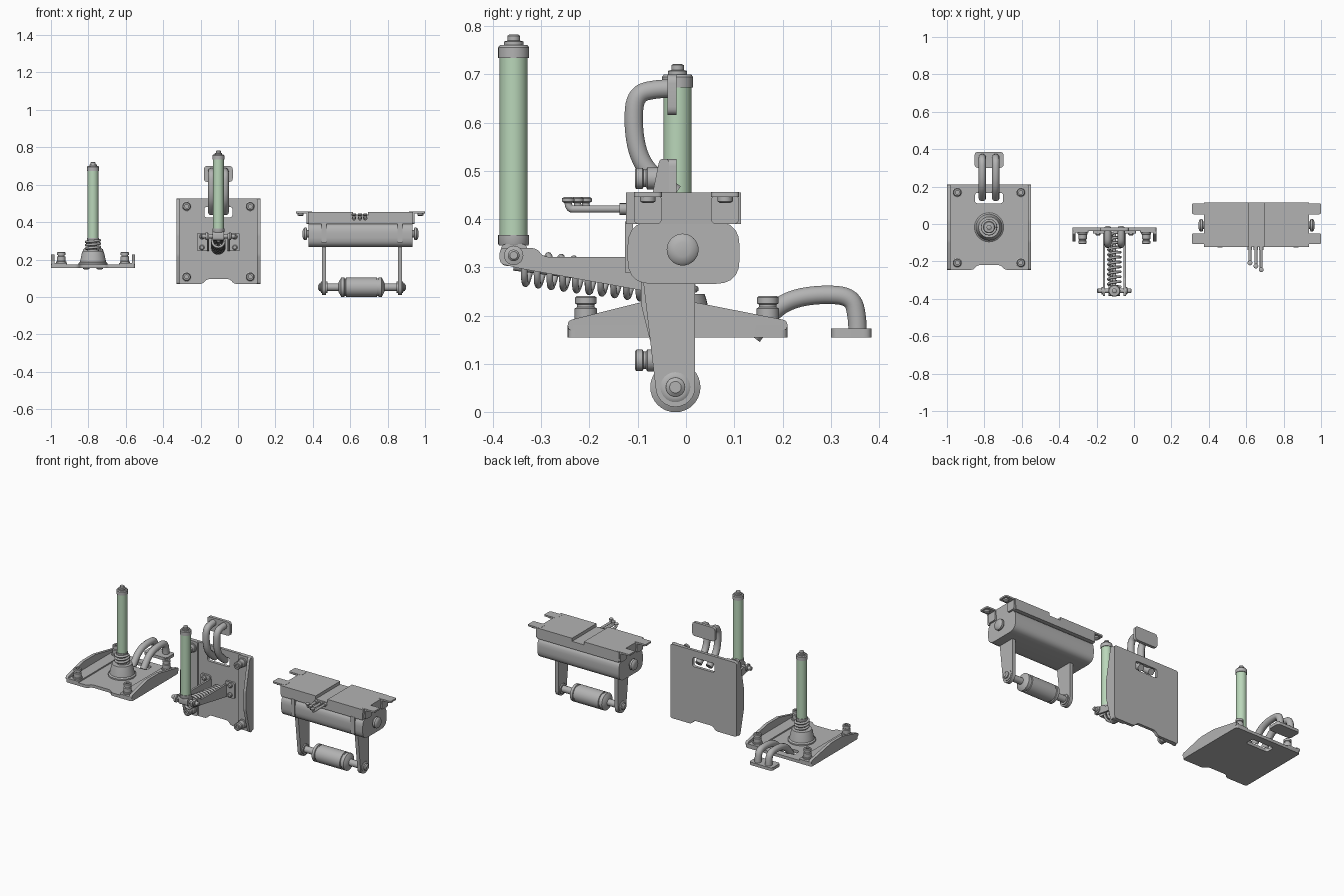
import bpy, math
from mathutils import Matrix, Vector

if "Cube" in bpy.data.objects:
    bpy.data.objects.remove(bpy.data.objects["Cube"])


def material(name, rgb):
    mat = bpy.data.materials.new(name)
    mat.use_nodes = True
    mat.diffuse_color = (*rgb, 1)
    mat.node_tree.nodes["Principled BSDF"].inputs["Base Color"].default_value = (*rgb, 1)
    return mat


GREY = material("plain grey", (0.45, 0.45, 0.45))
GREEN = material("pale green", (0.49, 0.68, 0.49))
WORLD = Matrix.Identity(4)
X, Y, Z = Vector((1, 0, 0)), Vector((0, 1, 0)), Vector((0, 0, 1))


def finish(name, mesh, frame, mat=GREY, angle=35):
    mesh.transform(frame)
    mesh.materials.clear()
    mesh.materials.append(mat)
    mesh.shade_smooth()
    mesh.set_sharp_from_angle(angle=math.radians(angle))
    ob = bpy.data.objects.new(name, mesh)
    bpy.context.collection.objects.link(ob)
    return ob


def curve_mesh(curve):
    # evaluate a temporary curve object into a mesh
    ob = bpy.data.objects.new("temp_curve", curve)
    bpy.context.collection.objects.link(ob)
    bpy.context.view_layer.update()
    deps = bpy.context.evaluated_depsgraph_get()
    mesh = bpy.data.meshes.new_from_object(ob.evaluated_get(deps))
    bpy.data.objects.remove(ob)
    return mesh


def rounded(points, r, steps=5):
    # soften every corner of a polygon
    out = []
    for i, p in enumerate(points):
        p = Vector(p)
        a, b = Vector(points[i - 1]) - p, Vector(points[(i + 1) % len(points)]) - p
        a = p + a.normalized() * min(r, a.length * 0.45)
        b = p + b.normalized() * min(r, b.length * 0.45)
        for k in range(steps + 1):
            t = k / steps
            out.append(a * (1 - t) ** 2 + p * 2 * t * (1 - t) + b * t * t)
    return out


def rect(a0, a1, b0, b1, r=0.0):
    pts = [(a0, b0), (a1, b0), (a1, b1), (a0, b1)]
    return rounded(pts, r) if r else pts


def prism(name, loops, lo, hi, plane="xy", frame=WORLD, mat=GREY):
    # extrude flat outlines (later loops are holes) between lo and hi
    cu = bpy.data.curves.new(name, "CURVE")
    cu.dimensions, cu.fill_mode, cu.extrude = "2D", "BOTH", (hi - lo) / 2
    for loop in loops:
        sp = cu.splines.new("POLY")
        sp.points.add(len(loop) - 1)
        sp.use_cyclic_u = True
        for pt, co in zip(sp.points, loop):
            pt.co = (co[0], co[1], 0, 1)
    mid = (lo + hi) / 2
    cols = {"xy": (X, Y, Z), "yz": (Y, Z, X), "xz": (X, Z, -Y)}[plane]
    turn = Matrix(cols).transposed().to_4x4()
    off = {"xy": Z, "yz": X, "xz": Y}[plane] * mid
    return finish(name, curve_mesh(cu), frame @ Matrix.Translation(off) @ turn, mat)


def box(name, x0, x1, y0, y1, z0, z1, frame=WORLD, r=0.0):
    return prism(name, [rect(x0, x1, y0, y1, r)], z0, z1, "xy", frame)


def lathe(name, profile, origin=(0, 0, 0), axis=Z, frame=WORLD, mat=GREY, seg=32):
    # spin (radius, height) points about an axis, with closed ends
    verts, faces, n = [], [], len(profile)
    for r, h in profile:
        for s in range(seg):
            a = math.tau * s / seg
            verts.append((r * math.cos(a), r * math.sin(a), h))
    for i in range(n - 1):
        for s in range(seg):
            t = (s + 1) % seg
            faces.append((i * seg + s, i * seg + t, (i + 1) * seg + t, (i + 1) * seg + s))
    faces += [list(range(seg))[::-1], list(range((n - 1) * seg, n * seg))]
    mesh = bpy.data.meshes.new(name)
    mesh.from_pydata(verts, [], faces)
    turn = Z.rotation_difference(axis).to_matrix().to_4x4()
    return finish(name, mesh, frame @ Matrix.Translation(origin) @ turn, mat)


def tube(name, points, r, frame=WORLD, smooth=True):
    cu = bpy.data.curves.new(name, "CURVE")
    cu.dimensions, cu.bevel_depth, cu.bevel_resolution = "3D", r, 3
    cu.use_fill_caps, cu.resolution_u = True, 6
    sp = cu.splines.new("NURBS" if smooth else "POLY")
    sp.points.add(len(points) - 1)
    for pt, co in zip(sp.points, points):
        pt.co = (*co, 1)
    if smooth:
        sp.order_u, sp.use_endpoint_u = 3, True
    return finish(name, curve_mesh(cu), frame, GREY, 50)


def spring(name, start, end, radius, wire, turns, frame=WORLD):
    a, d = Vector(start), Vector(end) - Vector(start)
    q = Z.rotation_difference(d)
    pts = []
    for i in range(turns * 16 + 1):
        w = math.tau * i / 16
        pts.append(a + d * i / (turns * 16)
                   + q @ Vector((radius * math.cos(w), radius * math.sin(w), 0)))
    return tube(name, pts, wire, frame, False)


def antenna(name, x, y, base, lo, hi):
    # green sleeve with end caps and a stepped tip
    lathe(name + "_sleeve", [(0.029, lo), (0.029, hi)], (x, y, 0), mat=GREEN)
    lathe(name + "_lower_cap", [(0.03, base), (0.032, base + 0.004), (0.032, lo)], (x, y, 0))
    tip = [(0.032, 0), (0.032, 0.022), (0.028, 0.027), (0.02, 0.027), (0.02, 0.034),
           (0.013, 0.036), (0.013, 0.046), (0.008, 0.049)]
    lathe(name + "_upper_cap", [(r, hi + h) for r, h in tip], (x, y, 0))


def base_plate(tag, m):
    # plate with a bottom notch and a handle slot
    outline = [(-0.225, -0.2275), (-0.083, -0.2275), (-0.063, -0.2025), (0.063, -0.2025),
               (0.083, -0.2275), (0.225, -0.2275), (0.225, 0.2275), (-0.225, 0.2275)]
    slot = rect(-0.075, 0.075, 0.128, 0.184, 0.015)
    prism(tag + "_plate", [rounded(outline, 0.015), slot], 0, 0.018, "xy", m)
    for side, s in (("left", 1), ("right", -1)):
        a, b = sorted((s * 0.138, s * 0.225))
        box(f"{tag}_{side}_band", a, b, -0.2275, 0.2275, 0.016, 0.026, m, 0.012)
        # raised triangular stiffener along the edge
        rib = rounded([(-0.2275, 0.015), (0.2275, 0.015), (0.2275, 0.035), (0.035, 0.073),
                       (-0.075, 0.073), (-0.2275, 0.035)], 0.01)
        a, b = sorted((s * 0.207, s * 0.225))
        prism(f"{tag}_{side}_rib", [rib], a, b, "yz", m)
        for end, y in (("upper", 0.187), ("lower", -0.19)):
            lathe(f"{tag}_{side}_{end}_bolt",
                  [(0.027, 0.02), (0.027, 0.034), (0.023, 0.036), (0.023, 0.06), (0.018, 0.063),
                   (0.018, 0.068), (0.022, 0.07), (0.022, 0.083), (0.018, 0.086),
                   (0.01, 0.086), (0.01, 0.076)], (s * 0.17, y, 0), frame=m)
        # bent handle tube
        path = [(0.155, 0.002), (0.19, 0.05), (0.235, 0.08), (0.30, 0.09), (0.362, 0.085),
                (0.373, 0.04), (0.373, 0.01)]
        tube(f"{tag}_{side}_handle_tube", [(s * 0.036, y, z) for y, z in path], 0.02, m)
    box(tag + "_handle_pad", -0.077, 0.077, 0.318, 0.402, 0, 0.018, m, 0.018)


# floor unit: plate, boss, spring and upright sleeve
FLOOR = Matrix.Translation((-0.775, -0.0175, 0.155))
base_plate("floor", FLOOR)
lathe("floor_boss", [(0.078, 0.015), (0.078, 0.026), (0.07, 0.032), (0.06, 0.078), (0.056, 0.09),
                     (0.03, 0.09), (0.03, 0.098), (0.02, 0.098), (0.02, 0.15)], frame=FLOOR)
spring("floor_spring", (0, 0, 0.096), (0, 0, 0.148), 0.037, 0.007, 3, FLOOR)
antenna("floor_antenna", -0.775, -0.0175, 0.295, 0.315, 0.673)

# wall unit: upright plate with a sprung swing arm
WALL = Matrix.Translation((-0.105, -0.02, 0.2975)) @ Matrix.Rotation(math.pi / 2, 4, "X")
base_plate("wall", WALL)
arm = [(-0.386, 0.308), (-0.386, 0.34), (-0.31, 0.34), (-0.295, 0.322), (-0.036, 0.322),
       (-0.036, 0.245), (-0.09, 0.252), (-0.345, 0.298)]
for side, s in (("left", 1), ("right", -1)):
    x = -0.105 + s * 0.056
    prism(f"wall_{side}_arm", [rounded(arm, 0.01)], x - 0.006, x + 0.006, "yz")
    a, b = sorted((-0.105 + s * 0.052, -0.105 + s * 0.115))
    prism(f"wall_{side}_flange", [rect(a, b, 0.245, 0.342, 0.01)], -0.05, -0.036, "xz")
    for z in (0.265, 0.322):
        lathe(f"wall_{side}_flange_screw", [(0.014, 0), (0.014, 0.008), (0.009, 0.013)],
              (-0.105 + s * 0.088, -0.049, z), -Y, seg=16)
    lathe(f"wall_{side}_pivot_head", [(0.02, 0), (0.02, 0.012), (0.012, 0.014), (0.012, 0.032),
                                      (0.008, 0.036)], (x, -0.357, 0.325), X * s, seg=20)
lathe("wall_pivot_pin", [(0.012, -0.06), (0.012, 0.06)], (-0.105, -0.357, 0.325), X)
prism("wall_clevis_block", [rect(-0.384, -0.328, 0.303, 0.349, 0.015)], -0.135, -0.075, "yz")
spring("wall_spring", (-0.105, -0.335, 0.299), (-0.105, -0.045, 0.262), 0.032, 0.007, 11)
tube("wall_spring_rod", [(-0.105, -0.357, 0.303), (-0.105, -0.04, 0.262)], 0.01, smooth=False)
antenna("wall_antenna", -0.105, -0.357, 0.345, 0.367, 0.734)

# box unit: rounded housing and recessed lid
housing = prism("box_housing", [rounded([(-0.121, 0.395), (-0.121, 0.266), (0.111, 0.266),
                                         (0.111, 0.395)], 0.05)], 0.378, 0.932, "yz")
bev = housing.modifiers.new("soft_edges", "BEVEL")
bev.width, bev.segments, bev.limit_method = 0.008, 2, "ANGLE"
prism("box_lid", [[(0.378, 0.39), (0.932, 0.39), (0.936, 0.455), (0.695, 0.455), (0.695, 0.436),
                   (0.615, 0.436), (0.615, 0.455), (0.374, 0.455)]], -0.124, 0.114, "xz")
for side, s in (("left", 1), ("right", -1)):
    cx = 0.655 + s * 0.28
    # corner mounting tabs with screws
    for y0, y1 in ((-0.108, -0.05), (0.052, 0.11)):
        a, b = sorted((cx - s * 0.02, cx + s * 0.065))
        ym = (y0 + y1) / 2
        box(f"box_{side}_tab", a, b, y0, y1, 0.446, 0.456, r=0.01)
        lathe(f"box_{side}_tab_screw", [(0.016, 0), (0.016, 0.01), (0.01, 0.014)],
              (cx + s * 0.04, ym, 0.447), -Z, seg=20)
        a, b = sorted((cx - s * 0.01, cx + s * 0.008))
        prism(f"box_{side}_tab_gusset", [rect(y0, y1, 0.39, 0.45, 0.012)], a, b, "yz")
    lathe(f"box_{side}_knob", [(0.02, -0.01), (0.02, 0.006), (0.033, 0.008), (0.033, 0.02),
                               (0.028, 0.026), (0.015, 0.03)], (cx, -0.007, 0.337), X * s)
    # hanging arm with rounded foot
    ax = 0.663 + s * 0.203
    foot = [(-0.022 + 0.041 * math.cos(t * math.pi / 12), 0.052 - 0.041 * math.sin(t * math.pi / 12))
            for t in range(13)]
    prism(f"box_{side}_hanger", [foot + [(-0.092, 0.3), (0.019, 0.3)]],
          ax - 0.011, ax + 0.011, "yz")
    prism(f"box_{side}_hanger_cover", [rect(ax - 0.013, ax + 0.013, 0.29, 0.395)],
          -0.126, -0.11, "xz")
    lathe(f"box_{side}_bar_nut", [(0.031, -0.018), (0.031, 0.014), (0.025, 0.018), (0.02, 0.018),
                                  (0.02, 0.025), (0.012, 0.031)], (ax, -0.022, 0.052), X * s)

# roller on a cross bar
lathe("roller_bar", [(0.02, -0.2), (0.02, 0.2)], (0.663, -0.022, 0.052), X)
half = [(0.026, 0.122), (0.045, 0.112), (0.052, 0.108), (0.052, 0.092), (0.047, 0.09),
        (0.047, 0.084), (0.052, 0.082)]
lathe("roller", [(r, -h) for r, h in half] + half[::-1], (0.66, -0.022, 0.052), X)

# three bent levers at the front of the lid recess
for x, reach in ((0.62, -0.208), (0.652, -0.225), (0.68, -0.244)):
    tube("lever_stem", [(x, -0.1, 0.421), (x, reach + 0.02, 0.421), (x, reach, 0.421),
                        (x, reach, 0.436)], 0.008)
    lathe("lever_tip", [(0.009, 0), (0.013, 0.003), (0.013, 0.009), (0.008, 0.012)],
          (x, reach, 0.434), seg=16)
    lathe("lever_collar", [(0.012, 0), (0.012, 0.016)], (x, -0.122, 0.421), -Y, seg=16)
